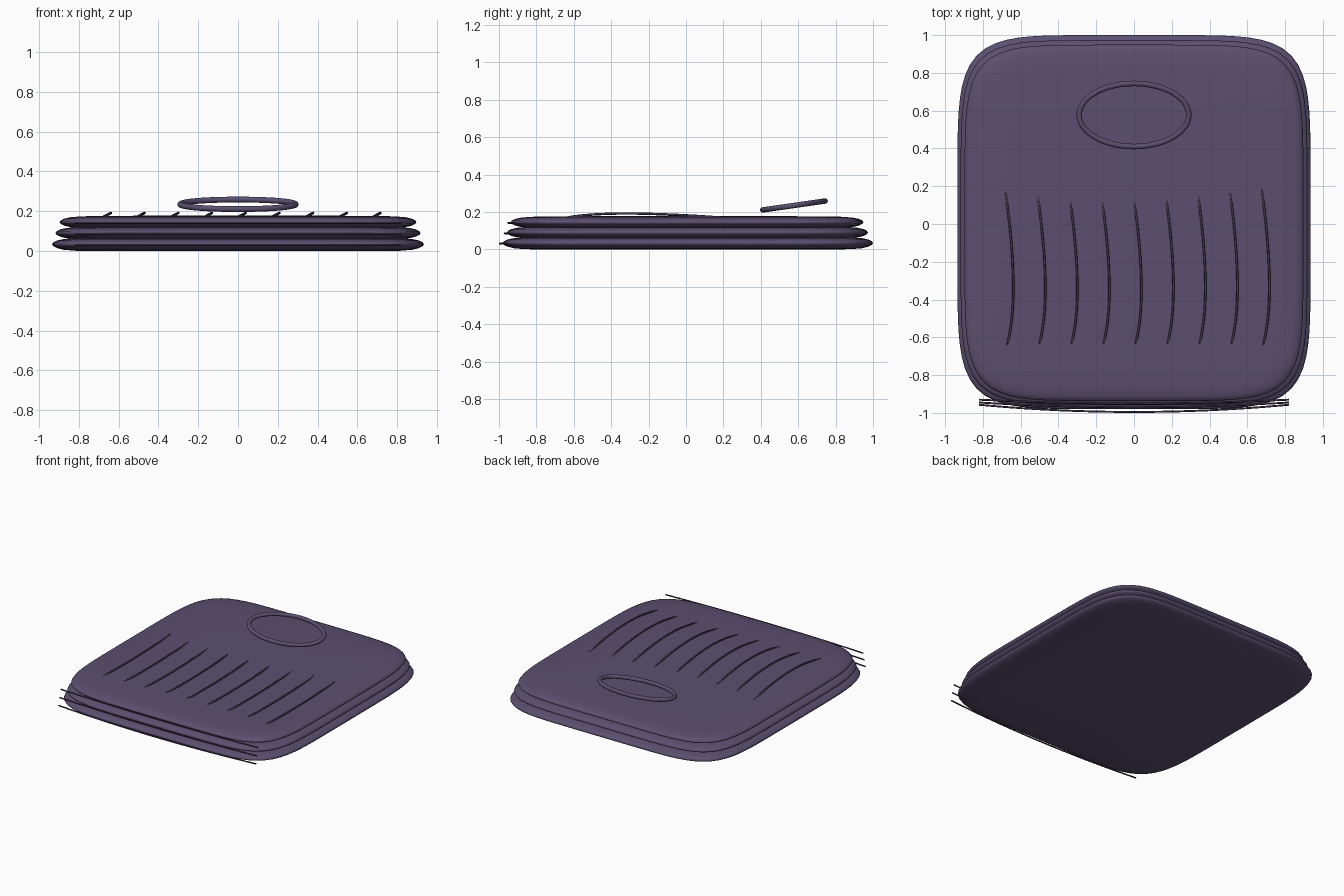
import bpy, bmesh, math
from mathutils import Vector

if "Cube" in bpy.data.objects:
    bpy.data.objects.remove(bpy.data.objects["Cube"])


def material(name, rgb):
    m = bpy.data.materials.new(name)
    m.diffuse_color = (*rgb, 1)
    m.use_nodes = True
    m.node_tree.nodes["Principled BSDF"].inputs["Base Color"].default_value = m.diffuse_color
    return m


CLOTH = material("dusty_purple", (0.105, 0.078, 0.160))
DARK = material("dark_purple", (0.055, 0.041, 0.082))


def finish(name, bm, mat):
    bmesh.ops.recalc_face_normals(bm, faces=bm.faces)
    me = bpy.data.meshes.new(name)
    bm.to_mesh(me)
    bm.free()
    me.materials.append(mat)
    for p in me.polygons:
        p.use_smooth = True
    ob = bpy.data.objects.new(name, me)
    bpy.context.collection.objects.link(ob)
    return ob


def bridge(bm, a, b):
    n = len(a)
    for i in range(n):
        bm.faces.new((a[i], a[(i + 1) % n], b[(i + 1) % n], b[i]))


# Folded cloth layer: superellipse outline lofted through a pillow edge profile
PROFILE = [(0.22, 0.0), (0.12, 0.02), (0.06, 0.09), (0.025, 0.22), (0.006, 0.36),
           (0.0, 0.5), (0.006, 0.64), (0.025, 0.78), (0.06, 0.89), (0.12, 0.95),
           (0.25, 0.985), (0.5, 1.0)]


def layer(name, cy, hx, hy, z0, height, power=6.0, n=128):
    bm = bmesh.new()
    rings = []
    for inset, f in PROFILE:
        ring = []
        for i in range(n):
            t = 2 * math.pi * i / n
            c, s = math.cos(t), math.sin(t)
            r = (abs(c) ** power + abs(s) ** power) ** (-1 / power)
            ring.append(bm.verts.new(((hx - inset) * r * c,
                                      cy + (hy - inset) * r * s,
                                      z0 + f * height)))
        rings.append(ring)
    for a, b in zip(rings, rings[1:]):
        bridge(bm, a, b)
    for ring, z in ((rings[0], z0), (rings[-1], z0 + height)):
        mid = bm.verts.new((0, cy, z))
        for i in range(n):
            bm.faces.new((ring[i], ring[(i + 1) % n], mid))
    return finish(name, bm, CLOTH)


layer("bottom_layer", 0.010, 0.935, 0.990, 0.000, 0.068)
layer("middle_layer", 0.008, 0.918, 0.965, 0.057, 0.067)
layer("top_layer", 0.006, 0.897, 0.943, 0.113, 0.065)


# Round tube along a list of points
def tube(name, pts, radius, mat, closed=False, sides=8):
    bm = bmesh.new()
    n = len(pts)
    rings = []
    for i, p in enumerate(pts):
        if closed:
            d = pts[(i + 1) % n] - pts[i - 1]
        else:
            d = pts[min(i + 1, n - 1)] - pts[max(i - 1, 0)]
        side = d.cross(Vector((0, 0, 1))).normalized()
        up = side.cross(d).normalized()
        rings.append([bm.verts.new(p + radius * (side * math.cos(a) + up * math.sin(a)))
                      for a in (2 * math.pi * k / sides for k in range(sides))])
    for a, b in zip(rings, rings[1:]):
        bridge(bm, a, b)
    if closed:
        bridge(bm, rings[-1], rings[0])
    else:
        bm.faces.new(rings[0])
        bm.faces.new(rings[-1])
    return finish(name, bm, mat)


# Tilted oval ring hovering over the back of the top layer
ring = []
for i in range(72):
    t = 2 * math.pi * i / 72
    ring.append(Vector((0.29 * math.cos(t), 0.577 + 0.167 * math.sin(t),
                        0.235 + 0.024 * math.sin(t))))
tube("oval_ring", ring, 0.0145, CLOTH, closed=True, sides=12)


# Nine curved creases across the top
STARTS = [0.17, 0.155, 0.147, 0.145, 0.145, 0.157, 0.175, 0.185, 0.185]
for k, y0 in enumerate(STARTS):
    x = -0.68 + 0.1695 * k
    pts = []
    for i in range(25):
        t = i / 24
        bow = 4 * t * (1 - t)
        # the bulge sits nearer the front end
        y = y0 + (-0.637 - y0) * (t + 0.10 * bow)
        pts.append(Vector((x + 0.008 * t + 0.037 * bow, y, 0.171 + 0.021 * bow)))
    tube(f"crease_{k + 1}", pts, 0.006, DARK)


# Bowed seam cords along the front fold of each layer
for name, y, bow, z in (("bottom_seam", -0.957, 0.038, 0.031),
                        ("middle_seam", -0.945, 0.025, 0.086),
                        ("top_seam", -0.930, 0.020, 0.142)):
    pts = []
    for i in range(25):
        u = -1 + i / 12
        pts.append(Vector((0.82 * u, y - bow * (1 - u * u), z)))
    tube(name, pts, 0.005, DARK)
